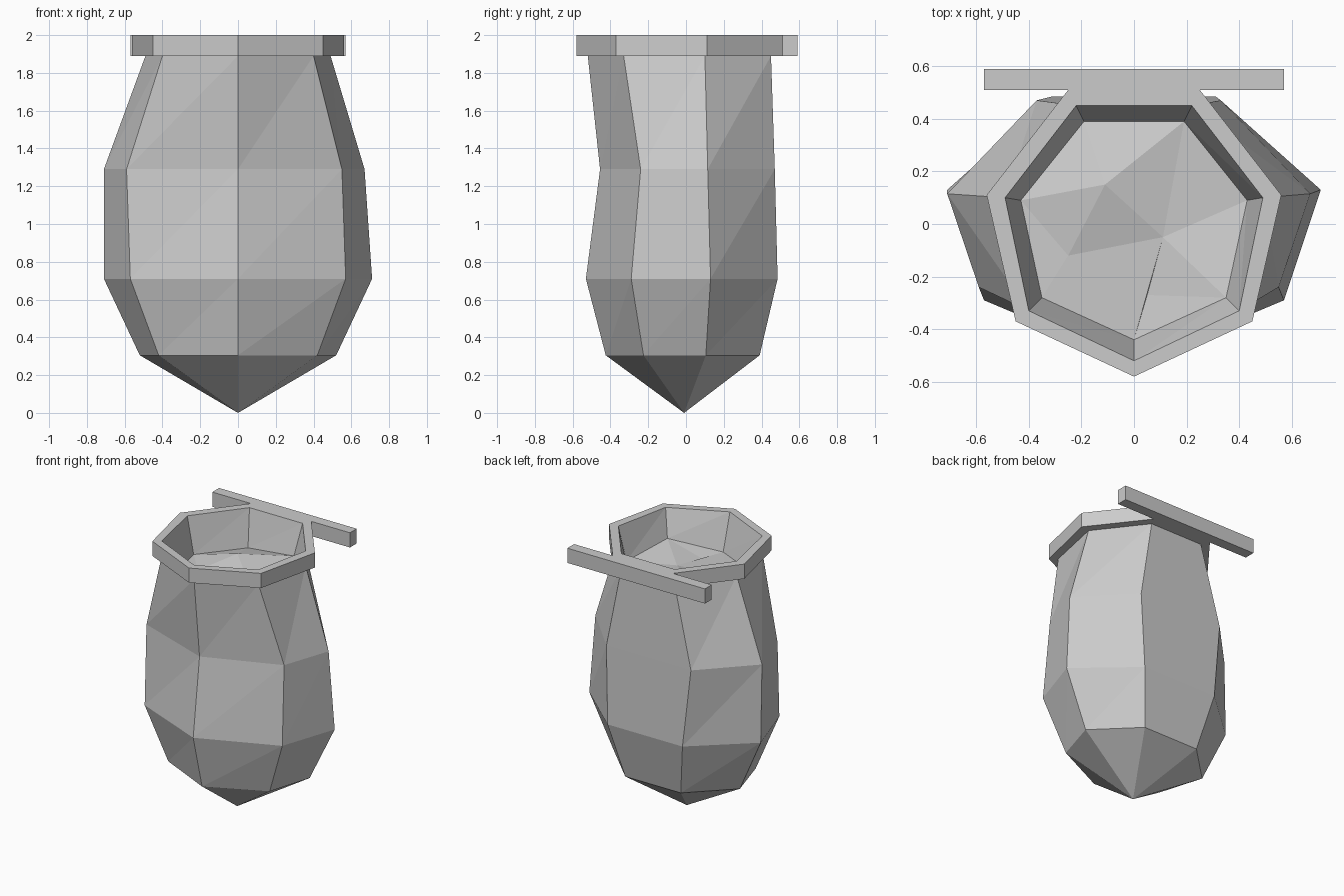
import bpy, bmesh

if "Cube" in bpy.data.objects:
    bpy.data.objects.remove(bpy.data.objects["Cube"])


def ring(bm, z, front, half, shift=0.0):
    """Seven-sided ring: one front corner plus three mirrored pairs."""
    pts = [(0, front)]
    pts += [(x + shift, y) for x, y in half]
    pts += [(-x + shift, y) for x, y in reversed(half)]
    zs = z if isinstance(z, (list, tuple)) else [z] * 7
    return [bm.verts.new((x, y, h)) for (x, y), h in zip(pts, zs)]


def bridge(bm, a, b):
    for i in range(7):
        j = (i + 1) % 7
        bm.faces.new((a[i], a[j], b[j]))
        bm.faces.new((a[i], b[j], b[i]))


def finish(bm, name):
    bmesh.ops.recalc_face_normals(bm, faces=bm.faces)
    mesh = bpy.data.meshes.new(name)
    bm.to_mesh(mesh)
    bm.free()
    obj = bpy.data.objects.new(name, mesh)
    bpy.context.collection.objects.link(obj)
    return obj


# Filled sack with flat rim, lofted from the bottom point up and back inside
bm = bmesh.new()
neck = [(0.40, -0.33), (0.49, 0.10), (0.22, 0.45)]
lip = [(0.45, -0.37), (0.56, 0.11), (0.25, 0.51)]
fill_z = [1.73, 1.80, 1.75, 1.77, 1.73, 1.73, 1.73]
rings = [
    ring(bm, 0.305, -0.425, [(0.42, -0.225), (0.52, 0.105), (0.23, 0.39)]),
    ring(bm, 0.71, -0.53, [(0.57, -0.29), (0.71, 0.13), (0.31, 0.485)]),
    ring(bm, 1.29, -0.455, [(0.57, -0.24), (0.69, 0.115), (0.35, 0.47)], -0.02),
    ring(bm, 1.89, -0.52, neck),
    ring(bm, 1.89, -0.58, lip),
    ring(bm, 2.0, -0.58, lip),
    ring(bm, 2.0, -0.52, neck),
    ring(bm, fill_z, -0.44, [(0.35, -0.28), (0.43, 0.09), (0.19, 0.39)]),
]
tip = bm.verts.new((0, -0.01, 0))
for i in range(7):
    bm.faces.new((tip, rings[0][(i + 1) % 7], rings[0][i]))
for a, b in zip(rings, rings[1:]):
    bridge(bm, a, b)

# Uneven surface of the contents
f, fr, r, br, bl, l, fl = rings[-1]
p, q, s, t = [bm.verts.new(c) for c in (
    (-0.11, 0.15, 1.80), (-0.25, -0.12, 1.74),
    (0.11, -0.05, 1.75), (0.05, -0.27, 1.73))]
for tri in ((p, br, bl), (p, bl, l), (p, l, q), (p, q, s), (p, s, br),
            (br, s, r), (s, fr, r), (s, t, fr), (t, f, fr), (s, f, t),
            (q, f, s), (q, fl, f), (q, l, fl)):
    bm.faces.new(tri)
finish(bm, "sack")

# Bar along the back of the rim
bm = bmesh.new()
bmesh.ops.create_cube(bm, size=1)
bmesh.ops.scale(bm, vec=(1.14, 0.08, 0.11), verts=bm.verts)
bmesh.ops.translate(bm, vec=(0, 0.55, 1.945), verts=bm.verts)
finish(bm, "back_bar")
